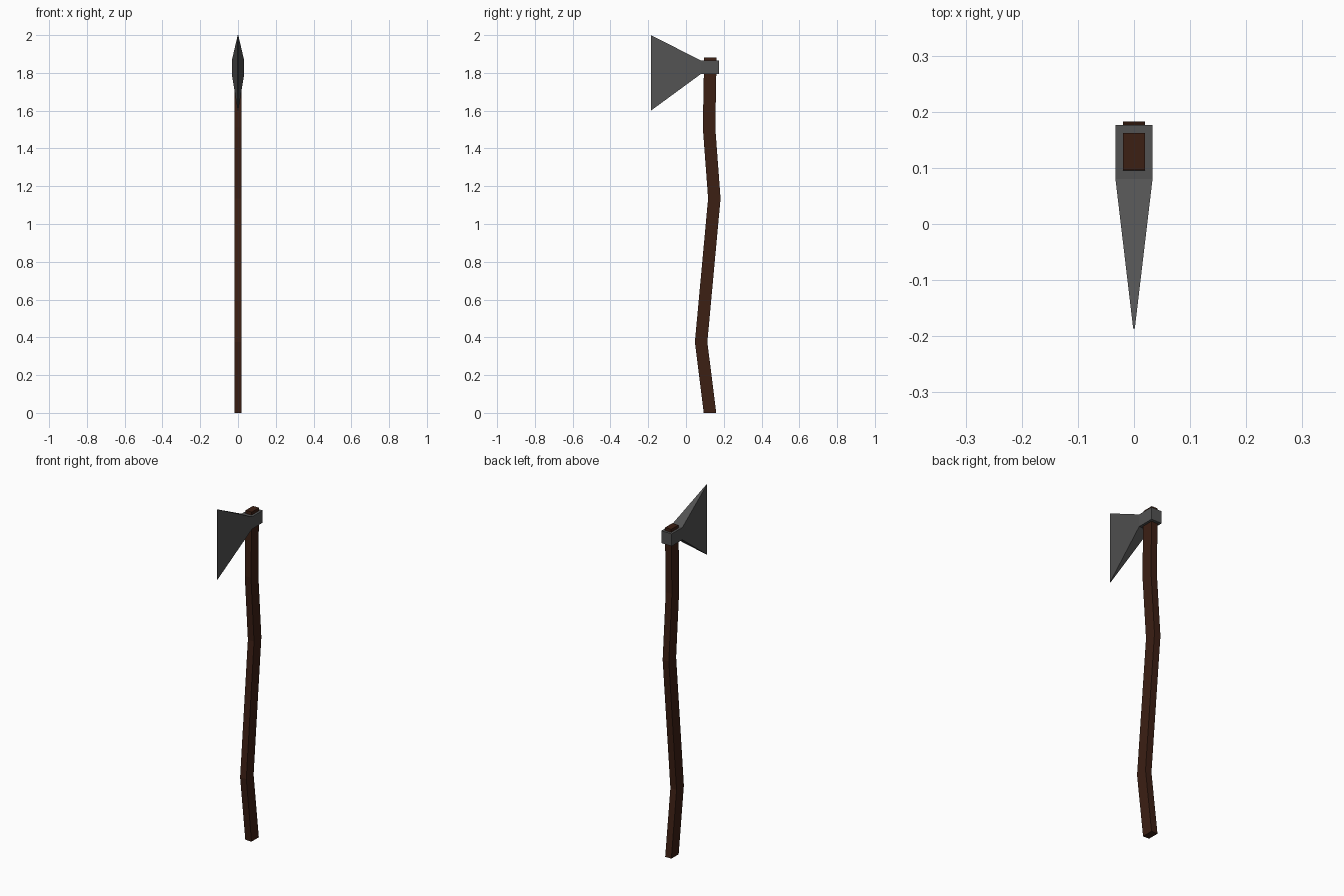
import bpy
import bmesh

if "Cube" in bpy.data.objects:
    bpy.data.objects.remove(bpy.data.objects["Cube"])


def material(name, color):
    mat = bpy.data.materials.new(name)
    mat.diffuse_color = color
    mat.use_nodes = True
    mat.node_tree.nodes["Principled BSDF"].inputs["Base Color"].default_value = mat.diffuse_color
    return mat


def loft(name, rings, mat):
    """Skin a chain of four-cornered rings and cap both ends."""
    bm = bmesh.new()
    loops = [[bm.verts.new(p) for p in ring] for ring in rings]
    for a, b in zip(loops, loops[1:]):
        for i in range(4):
            j = (i + 1) % 4
            bm.faces.new((a[i], a[j], b[j], b[i]))
    bm.faces.new(loops[0])
    bm.faces.new(loops[-1])
    bmesh.ops.recalc_face_normals(bm, faces=bm.faces)
    mesh = bpy.data.meshes.new(name)
    bm.to_mesh(mesh)
    bm.free()
    mesh.materials.append(mat)
    obj = bpy.data.objects.new(name, mesh)
    bpy.context.collection.objects.link(obj)
    return obj


wood = material("dark_wood", (0.045, 0.014, 0.007, 1))
steel = material("dark_steel", (0.085, 0.085, 0.085, 1))

# Handle: rectangular section following a bent path, (y centre, z)
path = [(0.127, 0.0), (0.08, 0.375), (0.15, 1.135), (0.122, 1.51), (0.129, 1.882)]
hx, hy = 0.0195, 0.033
loft("handle", [[(-hx, y - hy, z), (hx, y - hy, z), (hx, y + hy, z), (-hx, y + hy, z)]
                for y, z in path], wood)

# Axe head: collar block flaring into the thin cutting edge, (y, half width, z low, z high)
sections = [(0.176, 0.033, 1.795, 1.865), (0.08, 0.033, 1.795, 1.865),
            (-0.186, 0.0015, 1.6, 2.0)]
loft("axe_head", [[(-w, y, lo), (w, y, lo), (w, y, hi), (-w, y, hi)]
                  for y, w, lo, hi in sections], steel)
